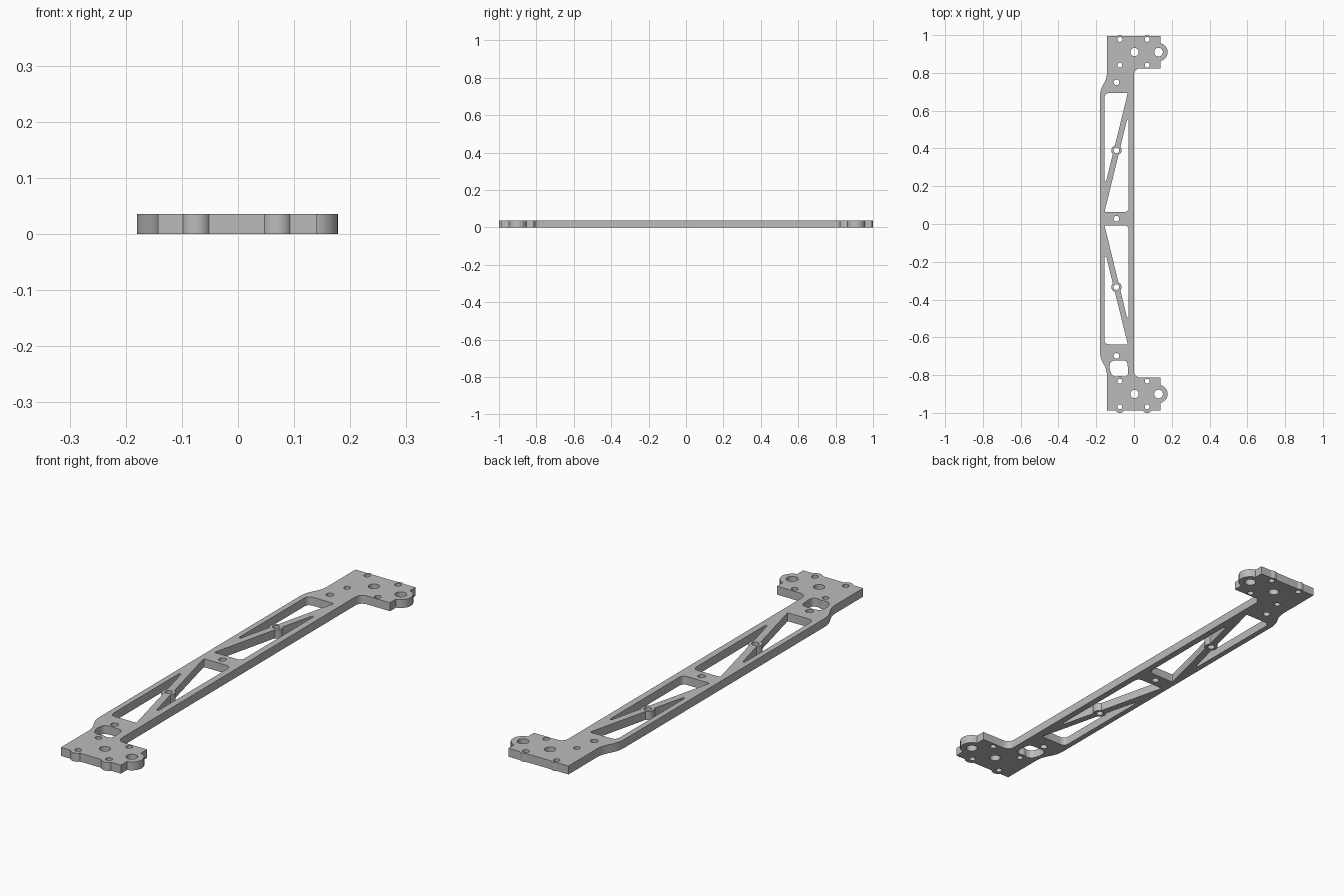
import bpy, bmesh, math
from mathutils import Vector

if "Cube" in bpy.data.objects:
    bpy.data.objects.remove(bpy.data.objects["Cube"])

THICK = 0.036
MID = 0.028          # mirror line of the lattice windows


def fillet(corners, steps=6):
    """Closed outline from (x, y, corner setback); setback 0 stays sharp."""
    pts, n = [], len(corners)
    for i, (x, y, d) in enumerate(corners):
        p = Vector((x, y))
        if d == 0:
            pts.append(p)
            continue
        a, b = (Vector(corners[j % n][:2]) - p for j in (i - 1, i + 1))
        a = p + a.normalized() * min(d, a.length * 0.49)
        b = p + b.normalized() * min(d, b.length * 0.49)
        for k in range(steps + 1):
            t = k / steps
            pts.append(a * (1 - t) ** 2 + p * 2 * t * (1 - t) + b * t * t)
    return pts


def bulge(pts, x, y, r, steps=14):
    """Where an edge crosses the circle, follow its shorter arc instead."""
    c, out = Vector((x, y)), []
    for i, p in enumerate(pts):
        q = pts[(i + 1) % len(pts)]
        out.append(p)
        d = q - p
        if d.length < 1e-6:
            continue
        u = d.normalized()
        m = (c - p).dot(u)
        h2 = r * r - (p + u * m - c).length_squared
        if h2 <= 0:
            continue
        h = math.sqrt(h2)
        if m - h <= 0 or m + h >= d.length:
            continue
        v0, v1 = p + u * (m - h) - c, p + u * (m + h) - c
        a0 = math.atan2(v0.y, v0.x)
        da = math.atan2(v1.y, v1.x) - a0
        da = (da + math.pi) % (2 * math.pi) - math.pi
        for k in range(steps + 1):
            a = a0 + da * k / steps
            out.append(c + Vector((math.cos(a), math.sin(a))) * r)
    return out


def circle(x, y, r, n=24):
    return [Vector((x + r * math.cos(2 * math.pi * k / n),
                    y + r * math.sin(2 * math.pi * k / n))) for k in range(n)]


def flip(pts):
    return [Vector((p.x, 2 * MID - p.y)) for p in pts]


# Outer outline: two end plates joined by a long beam
outline = fillet([
    (-0.143, -0.988, 0), (0.14, -0.988, 0), (0.14, -0.812, 0),
    (0.0, -0.812, 0.035), (0.0, 0.823, 0.035), (0.14, 0.823, 0),
    (0.14, 0.995, 0), (-0.143, 0.995, 0), (-0.143, 0.775, 0.03),
    (-0.18, 0.705, 0.03), (-0.18, -0.705, 0.03), (-0.143, -0.775, 0.03)])
for x in (-0.075, 0.07):                      # small lips at the end holes
    outline = bulge(outline, x, 0.975, 0.025)
    outline = bulge(outline, x, -0.972, 0.028)
for y in (0.91, -0.90):                       # round side ears
    outline = bulge(outline, 0.13, y, 0.048)

# Triangular windows either side of each diagonal brace
BOSS = (-0.093, 0.39)
left_win = fillet([(-0.156, 0.693, 0.025), (-0.033, 0.693, 0.006),
                   (-0.147, 0.228, 0.006), (-0.156, 0.228, 0.006)])
right_win = fillet([(-0.156, 0.063, 0.006), (-0.028, 0.063, 0.025),
                    (-0.028, 0.552, 0.006), (-0.037, 0.552, 0.006)])
windows = [bulge(w, *BOSS, 0.027) for w in (left_win, right_win)]
windows += [flip(w) for w in windows]

# Rounded cable opening beside the front plate
opening = fillet([(-0.125, -0.722, 0.03), (-0.035, -0.722, 0.025),
                  (-0.03, -0.808, 0.025), (-0.115, -0.808, 0.025),
                  (-0.13, -0.765, 0.015)])
opening = bulge(opening, -0.075, -0.832, 0.028)

# Bolt holes
holes = [circle(-0.093, y, 0.015) for y in
         (0.75, BOSS[1], MID, 2 * MID - BOSS[1], -0.698)]
for ys, yc in (((0.977, 0.841), 0.91), ((-0.968, -0.832), -0.90)):
    holes += [circle(x, y, 0.013) for x in (-0.075, 0.07) for y in ys]
    holes += [circle(0.003, yc, 0.022), circle(0.13, yc, 0.023)]

# Fill the profile and extrude it into a plate
bm = bmesh.new()
for loop in [outline, opening] + windows + holes:
    clean = [p for i, p in enumerate(loop) if (p - loop[i - 1]).length > 1e-5]
    vs = [bm.verts.new((p.x, p.y, 0)) for p in clean]
    for i, v in enumerate(vs):
        bm.edges.new((vs[i - 1], v))
bmesh.ops.triangle_fill(bm, use_beauty=True, edges=bm.edges[:], normal=(0, 0, 1))
ext = bmesh.ops.extrude_face_region(bm, geom=bm.faces[:], use_keep_orig=True)
bmesh.ops.translate(bm, vec=(0, 0, THICK),
                    verts=[g for g in ext["geom"] if isinstance(g, bmesh.types.BMVert)])
bmesh.ops.recalc_face_normals(bm, faces=bm.faces[:])
mesh = bpy.data.meshes.new("bracket_plate")
bm.to_mesh(mesh)
bm.free()

grey = bpy.data.materials.new("light_grey")
grey.diffuse_color = (0.5, 0.5, 0.5, 1)
grey.use_nodes = True
grey.node_tree.nodes["Principled BSDF"].inputs["Base Color"].default_value = grey.diffuse_color
mesh.materials.append(grey)
obj = bpy.data.objects.new("bracket_plate", mesh)
bpy.context.collection.objects.link(obj)
bpy.context.view_layer.objects.active = obj
obj.select_set(True)
bpy.ops.object.shade_smooth_by_angle(angle=math.radians(30))
